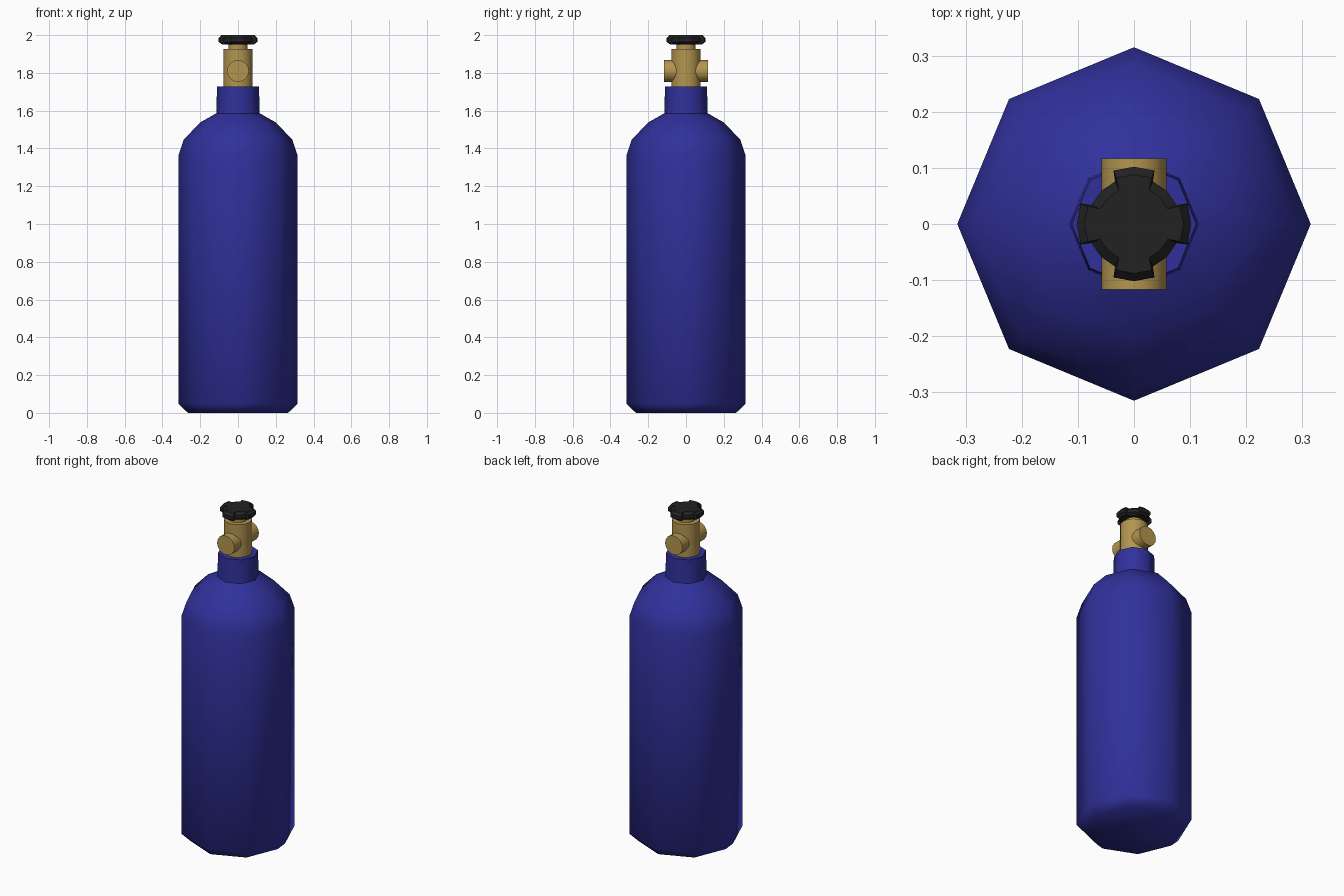
import bpy, bmesh
from math import radians, cos, sin, pi

if "Cube" in bpy.data.objects:
    bpy.data.objects.remove(bpy.data.objects["Cube"])


def material(name, rgb):
    m = bpy.data.materials.new(name)
    m.diffuse_color = (*rgb, 1)
    m.use_nodes = True
    m.node_tree.nodes["Principled BSDF"].inputs["Base Color"].default_value = m.diffuse_color
    return m


blue = material("blue_paint", (0.03, 0.03, 0.33))
brass = material("brass", (0.45, 0.30, 0.08))
black = material("black_plastic", (0.016, 0.016, 0.016))


def loft(name, rings, mat, angle):
    """Skin a stack of equal-length point rings, with capped ends."""
    bm = bmesh.new()
    loops = [[bm.verts.new(p) for p in ring] for ring in rings]
    n = len(loops[0])
    for a, b in zip(loops, loops[1:]):
        for i in range(n):
            j = (i + 1) % n
            bm.faces.new((a[i], a[j], b[j], b[i]))
    bm.faces.new(loops[0][::-1])
    bm.faces.new(loops[-1])
    bmesh.ops.recalc_face_normals(bm, faces=bm.faces)
    mesh = bpy.data.meshes.new(name)
    bm.to_mesh(mesh)
    bm.free()
    ob = bpy.data.objects.new(name, mesh)
    bpy.context.collection.objects.link(ob)
    mesh.materials.append(mat)
    bpy.ops.object.select_all(action='DESELECT')
    ob.select_set(True)
    bpy.context.view_layer.objects.active = ob
    bpy.ops.object.shade_smooth_by_angle(angle=radians(angle))
    return ob


def lathe(name, profile, sides, mat, angle=50):
    rings = [[(r * cos(2 * pi * i / sides), r * sin(2 * pi * i / sides), z)
              for i in range(sides)] for r, z in profile]
    return loft(name, rings, mat, angle)


# Eight-sided tank with chamfered base, domed shoulder and neck
lathe("tank", [(0.265, 0), (0.315, 0.048), (0.315, 1.363), (0.287, 1.447),
               (0.20, 1.538), (0.115, 1.586), (0.111, 1.728)], 8, blue)

# Valve stem and spindle under the handle
lathe("valve_stem", [(0.077, 1.70), (0.077, 1.926)], 16, brass)
lathe("valve_spindle", [(0.05, 1.91), (0.05, 1.965)], 16, brass)

# Outlet ports running front to back through the stem
ports = lathe("outlet_ports", [(0.058, -0.117), (0.058, 0.117)], 16, brass)
ports.rotation_euler.x = pi / 2
ports.location.z = 1.81


# Hand wheel with four grip lobes
def wheel_ring(lobe, notch, z):
    pts = []
    for q in range(4):
        for deg, r in ((-21, lobe), (0, lobe), (21, lobe),
                       (24, notch), (45, notch), (66, notch)):
            a = radians(deg + 90 * q)
            pts.append((r * cos(a), r * sin(a), z))
    return pts


loft("hand_wheel", [wheel_ring(0.085, 0.066, 1.951), wheel_ring(0.102, 0.083, 1.964),
                    wheel_ring(0.102, 0.083, 1.985), wheel_ring(0.088, 0.066, 2.0)],
     black, 35)
